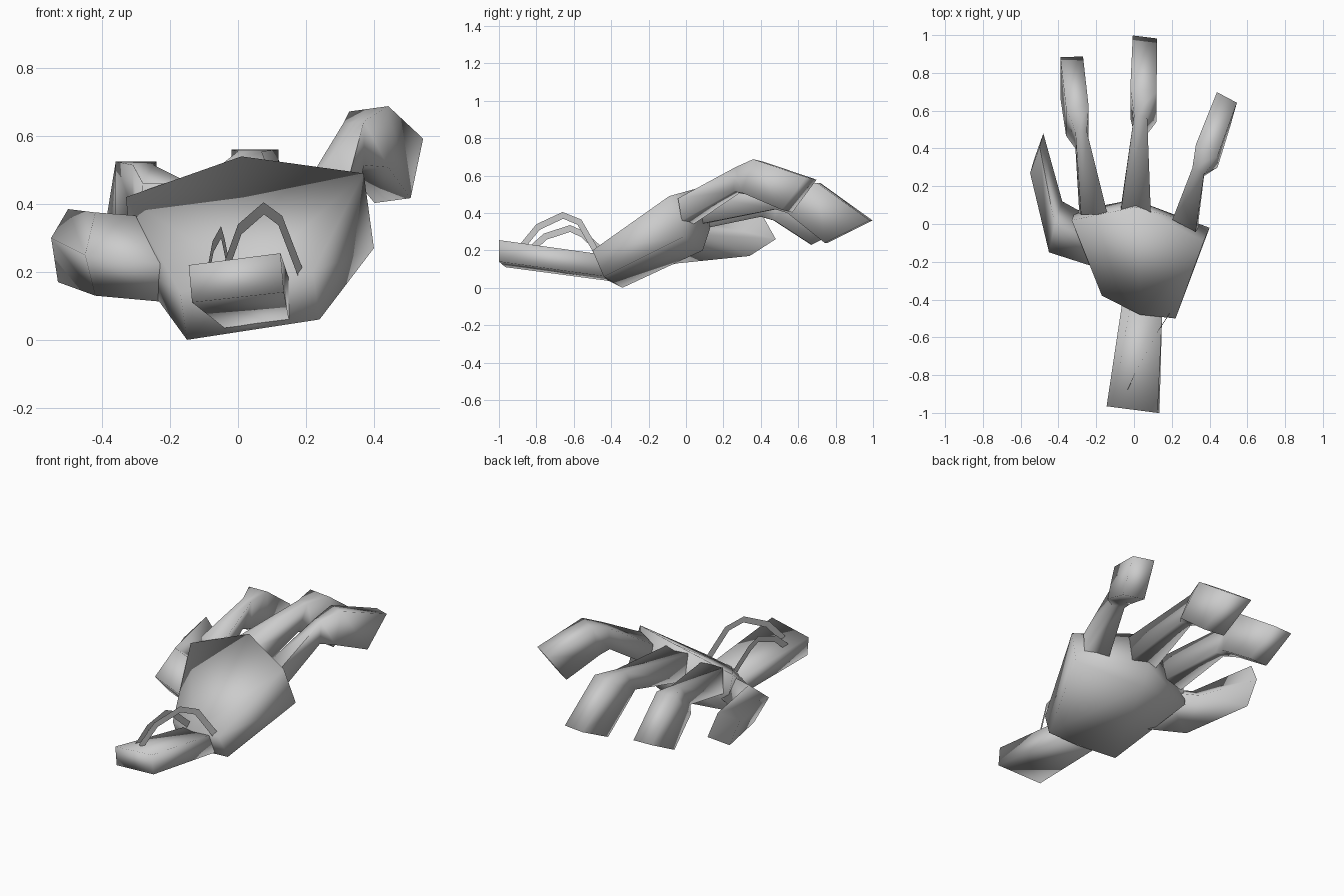
import bpy, bmesh
from mathutils import Vector
from math import radians, cos, sin

cube = bpy.data.objects.get("Cube")
if cube:
    bpy.data.objects.remove(cube)

grey = bpy.data.materials.new("plain_grey")
grey.use_nodes = True
grey.diffuse_color = (0.6, 0.6, 0.6, 1)
grey.node_tree.nodes["Principled BSDF"].inputs["Base Color"].default_value = (0.6, 0.6, 0.6, 1)


def finish(name, bm, angle=100):
    bmesh.ops.recalc_face_normals(bm, faces=bm.faces)
    mesh = bpy.data.meshes.new(name)
    bm.to_mesh(mesh)
    bm.free()
    mesh.materials.append(grey)
    obj = bpy.data.objects.new(name, mesh)
    bpy.context.collection.objects.link(obj)
    bpy.ops.object.select_all(action='DESELECT')
    obj.select_set(True)
    bpy.context.view_layer.objects.active = obj
    bpy.ops.object.shade_smooth_by_angle(angle=radians(angle))


def loft(name, rings):
    """Skin a chain of equal rings and cap both ends."""
    bm = bmesh.new()
    loops = [[bm.verts.new(p) for p in ring] for ring in rings]
    n = len(loops[0])
    for a, b in zip(loops, loops[1:]):
        for i in range(n):
            j = (i + 1) % n
            bm.faces.new((a[i], a[j], b[j], b[i]))
    bm.faces.new(loops[0])
    bm.faces.new(loops[-1])
    finish(name, bm)


def finger(name, turn, roll, sections):
    """Each section: top point, bottom point, width; turn splays, roll tips sideways."""
    side = Vector((cos(radians(turn)), -sin(radians(turn)), roll))
    rings = []
    for top, bottom, width in sections:
        t, b, s = Vector(top), Vector(bottom), side * width / 2
        rings.append([t - s, t + s, b + s, b - s])
    loft(name, rings)


def cable(name, points, drop=0.036):
    """Flat upright ribbon following an arch."""
    points = [Vector(p) for p in points]
    run = points[-1] - points[0]
    side = Vector((run.y, -run.x, 0)).normalized()
    bm = bmesh.new()
    pairs = []
    for i, p in enumerate(points):
        along = points[min(i + 1, len(points) - 1)] - points[max(i - 1, 0)]
        down = side.cross(along).normalized() * drop
        if down.z > 0:
            down = -down
        pairs.append((bm.verts.new(p), bm.verts.new(p + down)))
    for a, b in zip(pairs, pairs[1:]):
        bm.faces.new((a[0], b[0], b[1], a[1]))
    finish(name, bm)


# Palm: faceted wedge rising from wrist to knuckles
palm = bmesh.new()
for p in [(0.22, -0.50, 0.20), (0.03, -0.48, 0.18), (-0.17, -0.38, 0.14),
          (0.24, -0.44, 0.06), (0.05, -0.42, 0.04), (-0.15, -0.34, 0.0),
          (-0.33, 0.02, 0.42), (0.01, 0.09, 0.54), (0.37, -0.09, 0.49),
          (0.40, -0.02, 0.27), (0.0, 0.13, 0.32),
          (-0.31, 0.07, 0.22), (0.02, 0.09, 0.20)]:
    palm.verts.new(p)
bmesh.ops.convex_hull(palm, input=palm.verts)
finish("palm", palm, 180)

# Forearm: flat tapered bar
loft("forearm", [
    [(-0.145, -0.965, 0.22), (0.125, -1.0, 0.255), (0.135, -1.0, 0.14), (-0.135, -0.965, 0.11)],
    [(-0.06, -0.40, 0.15), (0.15, -0.46, 0.18), (0.15, -0.43, 0.06), (-0.04, -0.40, 0.035)]])

# Three fingers: base, waist, wide knuckle, tip
finger("middle_finger", 7, 0, [
    ((0.01, 0.06, 0.50), (0.01, 0.08, 0.34), 0.16),
    ((0.035, 0.57, 0.555), (0.035, 0.48, 0.42), 0.07),
    ((0.05, 0.71, 0.56), (0.05, 0.55, 0.40), 0.14),
    ((0.058, 0.99, 0.36), (0.055, 0.75, 0.24), 0.13)])
finger("ring_finger", -2, 0, [
    ((-0.21, 0.05, 0.46), (-0.22, 0.06, 0.31), 0.14),
    ((-0.28, 0.49, 0.515), (-0.28, 0.40, 0.38), 0.06),
    ((-0.30, 0.62, 0.525), (-0.30, 0.47, 0.36), 0.12),
    ((-0.33, 0.885, 0.34), (-0.33, 0.67, 0.23), 0.12)])
finger("index_finger", 28, 0.12, [
    ((0.265, -0.01, 0.47), (0.275, 0.01, 0.35), 0.14),
    ((0.34, 0.28, 0.64), (0.34, 0.27, 0.51), 0.07),
    ((0.385, 0.39, 0.68), (0.385, 0.33, 0.50), 0.13),
    ((0.492, 0.67, 0.585), (0.455, 0.54, 0.41), 0.12)])

# Thumb: bent stub on the right side
loft("thumb", [
    [(-0.20, -0.23, 0.22), (-0.22, -0.08, 0.36), (-0.20, 0.02, 0.28), (-0.20, -0.13, 0.11)],
    [(-0.45, -0.15, 0.25), (-0.42, 0.0, 0.375), (-0.38, 0.12, 0.28), (-0.42, -0.05, 0.13)],
    [(-0.55, 0.27, 0.30), (-0.50, 0.41, 0.385), (-0.48, 0.48, 0.26), (-0.53, 0.34, 0.17)]])

# Two arched cables from forearm to palm
cable("large_cable", [(-0.04, -0.89, 0.23), (0.0, -0.80, 0.34), (0.075, -0.66, 0.405),
                      (0.13, -0.56, 0.365), (0.19, -0.47, 0.21)])
cable("small_cable", [(-0.09, -0.85, 0.21), (-0.075, -0.76, 0.29), (-0.05, -0.62, 0.335),
                      (-0.04, -0.54, 0.30), (-0.02, -0.43, 0.20)])
